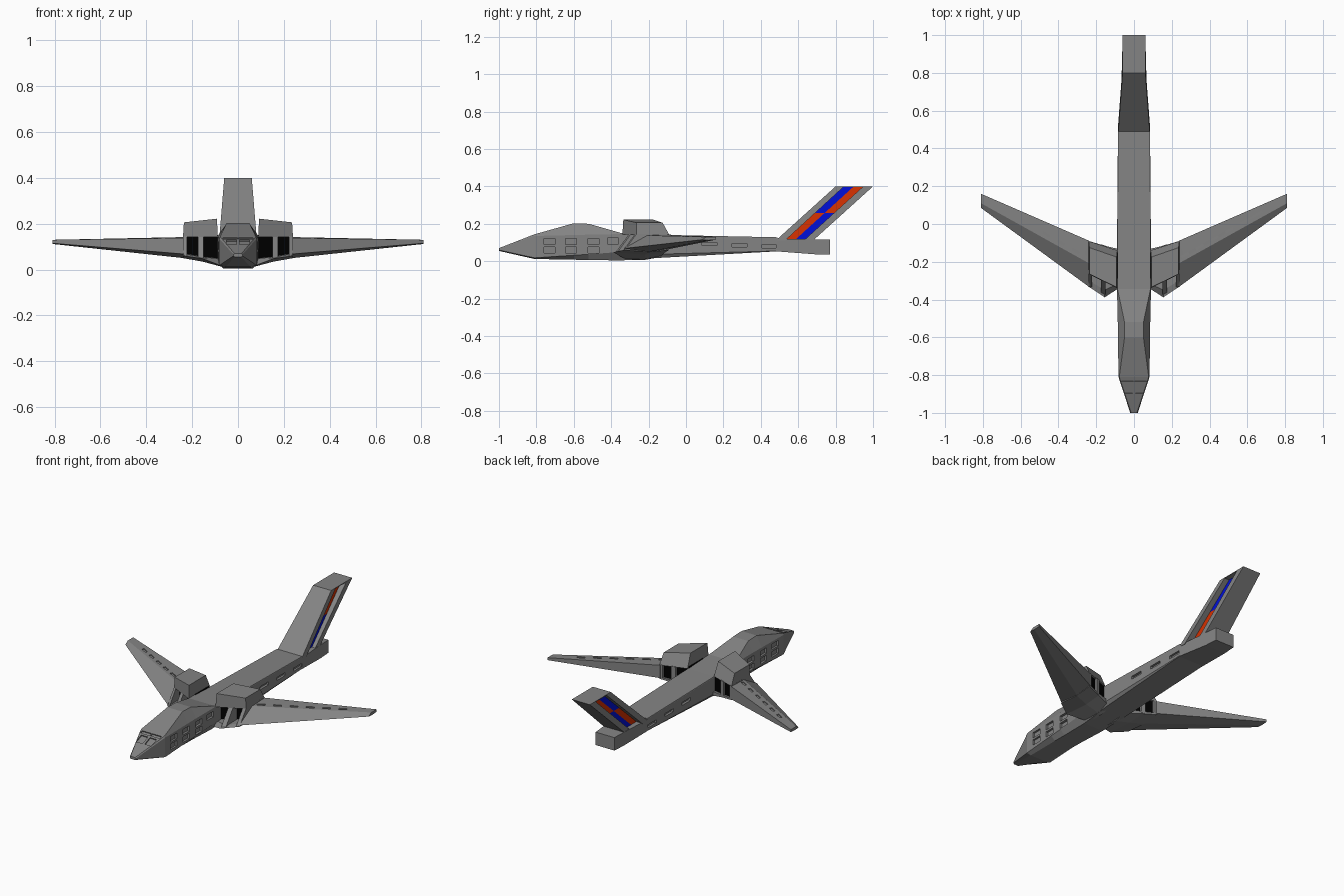
import bpy, bmesh, math
from mathutils import Matrix, Vector

if "Cube" in bpy.data.objects:
    bpy.data.objects.remove(bpy.data.objects["Cube"])


def material(name, color):
    m = bpy.data.materials.new(name)
    m.diffuse_color = (*color, 1)
    m.use_nodes = True
    m.node_tree.nodes["Principled BSDF"].inputs["Base Color"].default_value = m.diffuse_color
    return m


GREY = material("mid_grey", (0.23, 0.23, 0.23))
RED = material("red", (0.66, 0.03, 0.0))
BLUE = material("blue", (0.0, 0.005, 0.66))
BLACK = material("black", (0.0, 0.0, 0.0))


def finish(bm, name, mat=None, mirror=False):
    bmesh.ops.recalc_face_normals(bm, faces=bm.faces)
    me = bpy.data.meshes.new(name)
    bm.to_mesh(me)
    bm.free()
    ob = bpy.data.objects.new(name, me)
    bpy.context.collection.objects.link(ob)
    me.materials.append(mat or GREY)
    if mirror:
        ob.modifiers.new("mirror", 'MIRROR')
    return ob


def loft(name, rings, mat=None, mirror=False):
    """Skin a list of equal-length point rings and cap both ends."""
    bm = bmesh.new()
    vs = [[bm.verts.new(p) for p in r] for r in rings]
    n = len(rings[0])
    for a, b in zip(vs, vs[1:]):
        for i in range(n):
            j = (i + 1) % n
            bm.faces.new((a[i], a[j], b[j], b[i]))
    bm.faces.new(vs[0])
    bm.faces.new(vs[-1])
    return finish(bm, name, mat, mirror)


def slabs(name, plan_low, plan_high, z_low, z_high, mat=None):
    """Mirrored block between two plan outlines; z given per corner."""
    return loft(name, [[(*p, z) for p, z in zip(plan_low, z_low)],
                       [(*p, z) for p, z in zip(plan_high, z_high)]], mat, True)


def cutter(name, boxes, target):
    """Cut mirrored boxes (centre, size, rotation) out of the target."""
    bm = bmesh.new()
    for c, s, rot in boxes:
        m = Matrix.Translation(c) @ rot @ Matrix.Diagonal((*s, 1))
        bmesh.ops.create_cube(bm, size=1, matrix=m)
    ob = finish(bm, name, None, True)
    ob.hide_render = True
    ob.hide_viewport = True
    ob.display_type = 'WIRE'
    mod = target.modifiers.new("recesses", 'BOOLEAN')
    mod.object = ob
    mod.operation = 'DIFFERENCE'
    mod.solver = 'EXACT'


# fuselage: y, bottom (w, z), side w, lower z, upper z, top (w, z)
def hull_ring(y, wb, zb, ws, z1, z2, wt, zt):
    half = [(wb, zb), (ws, z1), (ws, z2), (wt, zt)]
    return [(x, y, z) for x, z in half] + [(-x, y, z) for x, z in reversed(half)]


fuselage = loft("fuselage", [hull_ring(*r) for r in (
    (-1.0, .014, .055, .02, .06, .066, .015, .07),
    (-.81, .055, .012, .082, .018, .135, .078, .144),
    (-.60, .06, .008, .085, .032, .140, .05, .203),
    (-.52, .06, .007, .086, .037, .142, .05, .200),
    (-.345, .065, .004, .09, .05, .145, .087, .150),
    (-.14, .075, .018, .09, .038, .138, .088, .141),
    (.49, .083, .053, .085, .055, .125, .084, .128))])

# cabin windows, aft slots and windscreen panes
I = Matrix.Identity(4)
recesses = []
for y in (-.73, -.615, -.495):
    recesses += [((.087, y, z), (.03, .06, .033), I) for z in (.105, .06)]
recesses.append(((.091, -.39, .108), (.03, .06, .033), I))
recesses += [((.088, y, z), (.03, .08, .018), I)
             for y, z in ((.125, .092), (.285, .086), (.445, .08))]
tilt = Matrix.Rotation(math.radians(21), 4, 'X')
recesses += [((.029, -.872, .120), (.044, .055, .014), tilt),
             ((.034, -.826, .138), (.062, .018, .014), tilt)]
cutter("window_cutter", recesses, fuselage)

# tail block under the fin
loft("tail_block", [
    [(-w, y, z0), (w, y, z0), (w, y, z1), (-w, y, z1)]
    for y, w, z0, z1 in ((.48, .084, .053, .12), (.69, .068, .037, .117),
                         (.77, .062, .037, .115))])


# swept fin: spars, recessed colour core and cap
def fin_part(name, base, top, z0, z1, w0, w1, mat=None):
    rings = []
    for z in (z0, z1):
        t = (z - .12) / .28
        w = w0 + (w1 - w0) * t
        ya, yb = (b + (e - b) * t for b, e in zip(base, top))
        rings.append([(-w, ya, z), (w, ya, z), (w, yb, z), (-w, yb, z)])
    loft(name, rings, mat)


fin_part("fin_front_spar", (.49, .54), (.80, .845), .11, .396, .083, .06)
fin_part("fin_rear_spar", (.64, .69), (.948, 1.0), .11, .396, .068, .06)
fin_part("fin_cap", (.49, .69), (.80, 1.0), .396, .4, .083, .06)
for label, base, top, colors in (("front", (.54, .59), (.845, .897), (RED, BLUE)),
                                 ("rear", (.59, .64), (.897, .948), (BLUE, RED))):
    for part, z0, z1, mat in (("lower", .11, .257, colors[0]),
                              ("upper", .257, .396, colors[1])):
        fin_part(f"fin_{label}_{part}_stripe", base, top, z0, z1, .046, .028, mat)


# wings: leading edge, top crease, trailing top, trailing bottom, lower ridge
def wing_ring(x, pts):
    return [(x, y, z) for y, z in pts]


wing = loft("wings", [
    wing_ring(.235, [(-.335, .068), (-.21, .138), (-.09, .142), (-.09, .065), (-.2, .05)]),
    wing_ring(.81, [(.085, .115), (.11, .13), (.16, .13), (.16, .115), (.12, .112)])],
    mirror=True)
a, b = Vector((.27, -.165, .14)), Vector((.66, .055, .133))
turn = Matrix.Rotation(math.atan2(b.y - a.y, b.x - a.x), 4, 'Z')
cutter("wing_slot_cutter",
       [(a.lerp(b, i / 5), (.045, .014, .014), turn) for i in range(6)], wing)

# wing roots that form the floor of the engine intakes
loft("wing_roots", [
    wing_ring(.24, [(-.332, .06), (-.30, .07), (-.09, .07), (-.09, .06), (-.2, .05)]),
    wing_ring(.155, [(-.388, .048), (-.35, .055), (-.115, .06), (-.115, .045), (-.22, .035)]),
    wing_ring(.05, [(-.32, .008), (-.30, .045), (-.14, .05), (-.14, .022), (-.22, .007)])],
    mirror=True)

# engines: roof, dark core, outer wall, divider
roof = [(.088, -.34), (.24, -.265), (.24, -.09), (.088, -.14)]
roof_top = [(.092, -.335), (.236, -.265), (.236, -.125), (.092, -.175)]
slabs("engine_roofs", roof, roof_top, [.142] * 4, [.222, .206, .206, .222])
core = [(.085, -.29), (.228, -.235), (.228, -.105), (.085, -.15)]
slabs("engine_cores", core, core, [.04, .06, .06, .04], [.15] * 4, BLACK)
slabs("engine_outer_walls",
      [(.222, -.335), (.24, -.328), (.24, -.09), (.222, -.095)],
      [(.222, -.274), (.24, -.265), (.24, -.09), (.222, -.095)],
      [.06] * 4, [.145] * 4)
slabs("engine_dividers",
      [(.15, -.375), (.174, -.365), (.174, -.108), (.15, -.115)],
      [(.15, -.305), (.174, -.295), (.174, -.108), (.15, -.115)],
      [.05] * 4, [.145] * 4)
